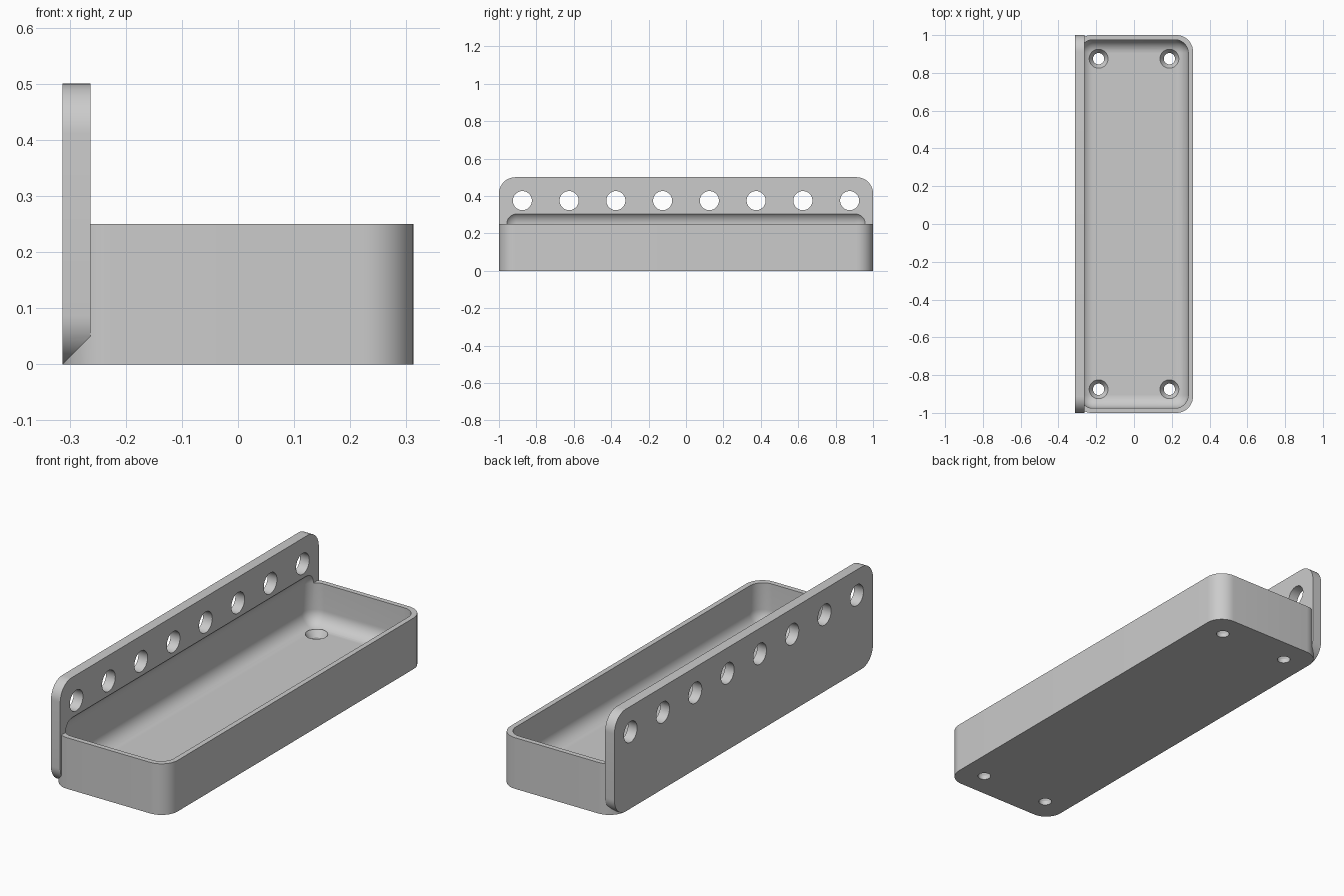
import bpy, bmesh, math
from mathutils import Matrix

cube = bpy.data.objects.get("Cube")
if cube:
    bpy.data.objects.remove(cube, do_unlink=True)

HALF_W, HALF_L = 0.3125, 1.0
RIM, PLATE_TOP, PLATE_T = 0.25, 0.5, 0.05
WALL, FLOOR = 0.025, 0.05
OUTER_R, INNER_R = 0.0875, 0.07

grey = bpy.data.materials.new("plain grey")
grey.use_nodes = True
grey.diffuse_color = (0.6, 0.6, 0.6, 1)
grey.node_tree.nodes["Principled BSDF"].inputs["Base Color"].default_value = (0.6, 0.6, 0.6, 1)


def to_object(name, bm):
    mesh = bpy.data.meshes.new(name)
    bm.to_mesh(mesh)
    bm.free()
    mesh.materials.append(grey)
    obj = bpy.data.objects.new(name, mesh)
    bpy.context.collection.objects.link(obj)
    return obj


def rounded_box(name, low, high, radius, axis=None, segments=12):
    """Box with rounded edges: those along one axis, or all of them."""
    bm = bmesh.new()
    bmesh.ops.create_cube(bm, size=1)
    for v in bm.verts:
        v.co = [low[i] + (v.co[i] + 0.5) * (high[i] - low[i]) for i in range(3)]
    edges = [e for e in bm.edges
             if axis is None or abs((e.verts[0].co - e.verts[1].co)[axis]) > 1e-4]
    bmesh.ops.bevel(bm, geom=edges, offset=radius, offset_type='OFFSET',
                    segments=segments, profile=0.5, affect='EDGES')
    return to_object(name, bm)


def lathe(name, profile, steps=40):
    """Closed solid turned around z from (radius, height) points."""
    bm = bmesh.new()
    rings = [[bm.verts.new((r * math.cos(a), r * math.sin(a), z))
              for a in (2 * math.pi * k / steps for k in range(steps))]
             for r, z in profile]
    for lower, upper in zip(rings, rings[1:]):
        for k in range(steps):
            n = (k + 1) % steps
            bm.faces.new((lower[k], lower[n], upper[n], upper[k]))
    bm.faces.new(rings[0][::-1])
    bm.faces.new(rings[-1])
    return to_object(name, bm)


def combine(target, other, operation):
    mod = target.modifiers.new(operation, 'BOOLEAN')
    mod.object, mod.operation, mod.solver = other, operation, 'EXACT'
    bpy.context.view_layer.objects.active = target
    bpy.ops.object.modifier_apply(modifier=mod.name)
    bpy.data.objects.remove(other, do_unlink=True)


# Tray body and upright back plate
tray = rounded_box("tray_with_hanging_plate", (-HALF_W, -HALF_L, 0),
                   (HALF_W, HALF_L, RIM), OUTER_R, axis=2)
plate = rounded_box("back_plate", (-HALF_W, -HALF_L, 0),
                    (-HALF_W + PLATE_T, HALF_L, PLATE_TOP), OUTER_R, axis=0)
combine(tray, plate, 'UNION')

# Hollow with filleted edges, cutting a shallow recess in the plate
hollow = rounded_box("hollow", (-HALF_W + WALL, -HALF_L + WALL, FLOOR),
                     (HALF_W - WALL, HALF_L - WALL, RIM + INNER_R), INNER_R)
combine(tray, hollow, 'DIFFERENCE')

# Row of hanging holes
for i in range(8):
    hole = lathe("hanging_hole", [(0.051, -0.1), (0.051, 0.1)])
    hole.data.transform(Matrix.Translation((-HALF_W, -0.875 + 0.25 * i, 0.375))
                        @ Matrix.Rotation(math.pi / 2, 4, 'Y'))
    combine(tray, hole, 'DIFFERENCE')

# Countersunk screw holes in the floor
for x in (-0.1875, 0.1875):
    for y in (-0.875, 0.875):
        hole = lathe("screw_hole", [(0.03, -0.05), (0.03, 0.02),
                                    (0.05, FLOOR), (0.05, 0.12)])
        hole.data.transform(Matrix.Translation((x, y, 0)))
        combine(tray, hole, 'DIFFERENCE')

# Smooth shading with crisp edges
bpy.ops.object.select_all(action='DESELECT')
tray.select_set(True)
bpy.context.view_layer.objects.active = tray
bpy.ops.object.shade_smooth_by_angle(angle=math.radians(30))
